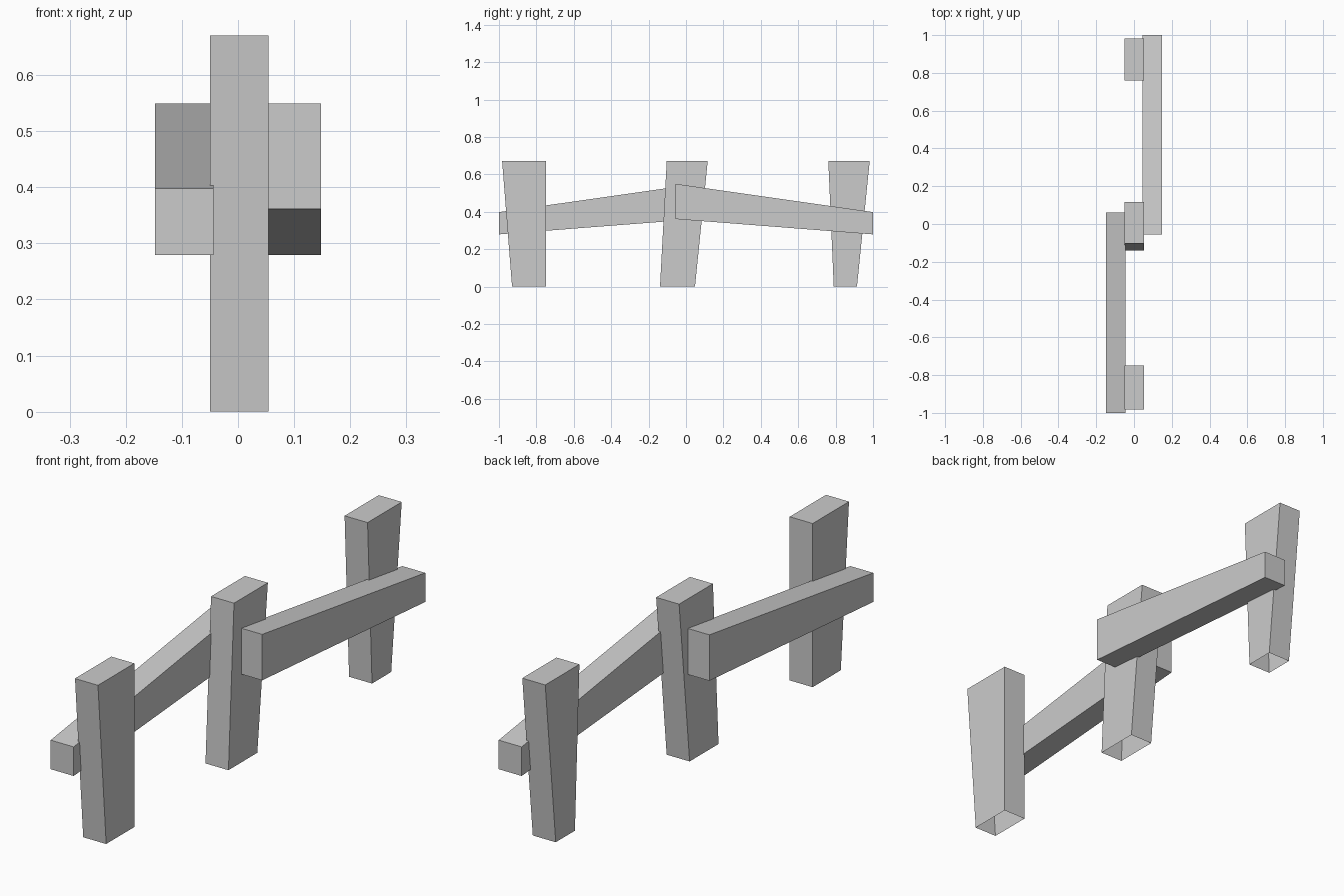
import bpy, bmesh

if "Cube" in bpy.data.objects:
    bpy.data.objects.remove(bpy.data.objects["Cube"])


def extrude_profile(name, profile, x0, x1, open_edge=None):
    """Extrude a (y, z) profile along x; open_edge leaves that side unfaced."""
    bm = bmesh.new()
    left = [bm.verts.new((x0, y, z)) for y, z in profile]
    right = [bm.verts.new((x1, y, z)) for y, z in profile]
    bm.faces.new(left)
    bm.faces.new(right[::-1])
    n = len(profile)
    for i in range(n):
        if i != open_edge:
            j = (i + 1) % n
            bm.faces.new((left[j], left[i], right[i], right[j]))
    bmesh.ops.recalc_face_normals(bm, faces=bm.faces[:])
    mesh = bpy.data.meshes.new(name)
    bm.to_mesh(mesh)
    bm.free()
    obj = bpy.data.objects.new(name, mesh)
    bpy.context.collection.objects.link(obj)
    return obj


# Posts: bottom y range, top y range; open underneath
HEIGHT = 0.67
posts = {
    "front_post": (-0.93, -0.748, -0.983, -0.748),
    "middle_post": (-0.139, 0.048, -0.103, 0.116),
    "back_post": (0.79, 0.914, 0.761, 0.982),
}
for name, (b0, b1, t0, t1) in posts.items():
    extrude_profile(name, [(b0, 0), (b1, 0), (t1, HEIGHT), (t0, HEIGHT)],
                    -0.05, 0.054, open_edge=0)

# Rails: sloping and thicker toward the middle post, on opposite sides
for name, side, inner, outer in (("front_rail", -1, 0.06, -1.0),
                                 ("back_rail", 1, -0.055, 1.0)):
    extrude_profile(name, [(outer, 0.279), (inner, 0.361),
                           (inner, 0.549), (outer, 0.398)],
                    side * 0.148, side * 0.044)
